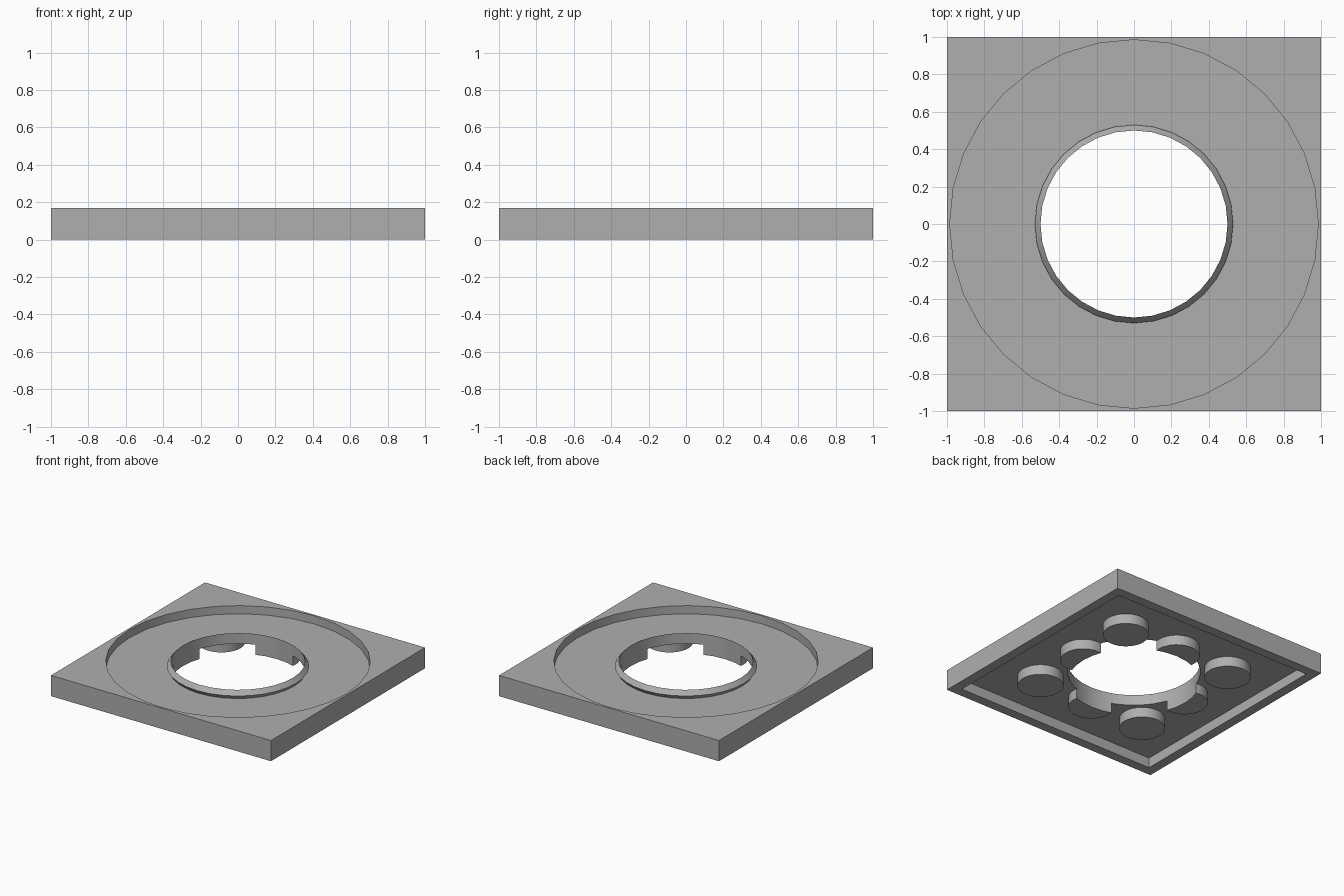
import bpy, bmesh
from math import sin, cos, tau, radians

if "Cube" in bpy.data.objects:
    bpy.data.objects.remove(bpy.data.objects["Cube"])

HEIGHT, FLOOR, CEILING = 0.17, 0.103, 0.083
SEGS = 32

# mid-grey plastic
grey = bpy.data.materials.new("grey_plastic")
grey.diffuse_color = (0.43, 0.43, 0.43, 1)
grey.use_nodes = True
grey.node_tree.nodes["Principled BSDF"].inputs["Base Color"].default_value = grey.diffuse_color


def finish(bm, name):
    bmesh.ops.recalc_face_normals(bm, faces=bm.faces)
    mesh = bpy.data.meshes.new(name)
    bm.to_mesh(mesh)
    bm.free()
    mesh.materials.append(grey)
    obj = bpy.data.objects.new(name, mesh)
    bpy.context.collection.objects.link(obj)
    return obj


def box(name, half, z0, z1):
    bm = bmesh.new()
    bmesh.ops.create_cube(bm, size=1)
    for v in bm.verts:
        v.co = (v.co.x * 2 * half, v.co.y * 2 * half, z0 if v.co.z < 0 else z1)
    return finish(bm, name)


def cylinder(name, r, z0, z1, x=0, y=0):
    bm = bmesh.new()
    ring = [bm.verts.new((x + r * cos(tau * i / SEGS), y + r * sin(tau * i / SEGS), z0))
            for i in range(SEGS)]
    base = bm.faces.new(ring)
    top = bmesh.ops.extrude_face_region(bm, geom=[base], use_keep_orig=True)["geom"]
    for v in top:
        if isinstance(v, bmesh.types.BMVert):
            v.co.z = z1
    return finish(bm, name)


def combine(target, tool, operation):
    mod = target.modifiers.new(operation.lower(), 'BOOLEAN')
    mod.operation, mod.solver, mod.object = operation, 'EXACT', tool
    bpy.context.view_layer.objects.active = target
    bpy.ops.object.modifier_apply(modifier=mod.name)
    bpy.data.objects.remove(tool)


def smooth(obj):
    bpy.ops.object.select_all(action='DESELECT')
    obj.select_set(True)
    bpy.context.view_layer.objects.active = obj
    bpy.ops.object.shade_smooth_by_angle(angle=radians(30))


# square plate, hollow underneath, with a round recess on top
plate = box("base_plate", 1, 0, HEIGHT)
combine(plate, box("underside_cutter", 0.92, -0.1, CEILING), 'DIFFERENCE')
combine(plate, cylinder("recess_cutter", 0.985, FLOOR, 0.4), 'DIFFERENCE')

# eight solid pegs on the underside
for x in (-0.5, 0, 0.5):
    for y in (-0.5, 0, 0.5):
        if x or y:
            combine(plate, cylinder("peg", 0.173, 0, CEILING + 0.01, x, y), 'UNION')

# centre hole, which also trims the four inner pegs
combine(plate, cylinder("hole_cutter", 0.5, -0.1, 0.4), 'DIFFERENCE')
smooth(plate)

# raised snap lip around the hole
profile = [(0.51, FLOOR), (0.53, 0.133), (0.5, HEIGHT), (0.5, FLOOR)]
bm = bmesh.new()
rings = [[bm.verts.new((r * cos(tau * i / SEGS), r * sin(tau * i / SEGS), z))
          for i in range(SEGS)] for r, z in profile]
for a, b in zip(rings, rings[1:] + rings[:1]):
    for i in range(SEGS):
        j = (i + 1) % SEGS
        bm.faces.new((a[i], a[j], b[j], b[i]))
smooth(finish(bm, "snap_lip"))
